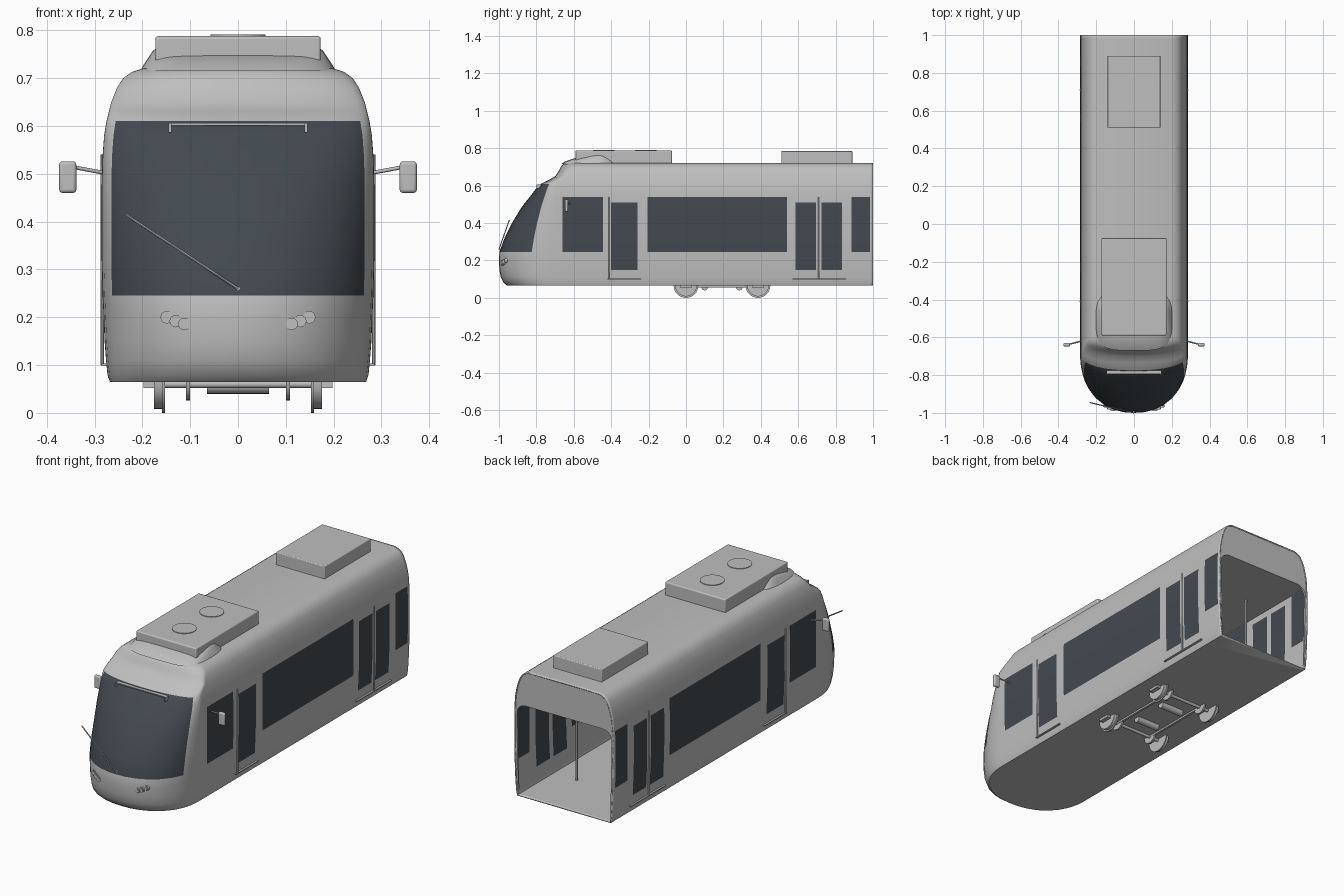
import bpy, bmesh, math
from mathutils import Vector

old = bpy.data.objects.get("Cube")
if old:
    bpy.data.objects.remove(old, do_unlink=True)


def material(name, rgb):
    m = bpy.data.materials.new(name)
    m.use_nodes = True
    m.diffuse_color = (*rgb, 1)
    m.node_tree.nodes["Principled BSDF"].inputs["Base Color"].default_value = (*rgb, 1)
    return m


GREY = material("light_grey_paint", (0.52, 0.52, 0.52))
GLASS = material("dark_glass", (0.055, 0.068, 0.08))


def finish(bm, name, mats=(GREY,), angle=35):
    bmesh.ops.recalc_face_normals(bm, faces=bm.faces)
    me = bpy.data.meshes.new(name)
    bm.to_mesh(me)
    bm.free()
    for m in mats:
        me.materials.append(m)
    ob = bpy.data.objects.new(name, me)
    bpy.context.collection.objects.link(ob)
    bpy.ops.object.select_all(action='DESELECT')
    ob.select_set(True)
    bpy.context.view_layer.objects.active = ob
    bpy.ops.object.shade_smooth_by_angle(angle=math.radians(angle))
    return ob


def box(name, lo, hi, bevel=0.0):
    bm = bmesh.new()
    bmesh.ops.create_cube(bm, size=1)
    for v in bm.verts:
        v.co = Vector([(a + b) / 2 + c * (b - a) for a, b, c in zip(lo, hi, v.co)])
    ob = finish(bm, name)
    if bevel:
        mod = ob.modifiers.new("soft_edges", 'BEVEL')
        mod.width, mod.segments = bevel, 3
    return ob


def rod(name, a, b, r, sides=12, half=False):
    """Cylinder between two points; half keeps only the part below the axis."""
    a, b = Vector(a), Vector(b)
    bm = bmesh.new()
    bmesh.ops.create_cone(bm, cap_ends=True, segments=sides, radius1=r, radius2=r, depth=(b - a).length)
    rot = (b - a).to_track_quat('Z', 'Y')
    for v in bm.verts:
        v.co = rot @ v.co + (a + b) / 2
    if half:
        bmesh.ops.bisect_plane(bm, geom=bm.verts[:] + bm.edges[:] + bm.faces[:],
                               plane_co=(a + b) / 2, plane_no=(0, 0, 1), clear_outer=True)
    return finish(bm, name)


# Body rows: height, half width, front of nose, start of nose curve
ROWS = [(.065, .268, -.955, -.7), (.08, .273, -.975, -.7), (.11, .276, -.99, -.7),
        (.15, .279, -.998, -.7), (.2, .281, -1, -.7), (.245, .283, -.998, -.7),
        (.32, .285, -.97, -.7), (.4, .285, -.93, -.7), (.475, .285, -.885, -.7),
        (.51, .284, -.86, -.7), (.54, .283, -.835, -.7), (.58, .28, -.805, -.7),
        (.61, .275, -.775, -.7), (.63, .27, -.735, -.68), (.65, .265, -.7, -.65),
        (.68, .253, -.68, -.63), (.7, .24, -.67, -.61), (.713, .222, -.66, -.6),
        (.72, .2, -.645, -.58)]
SIDE = [1, .985, .885, .835, .725, .695, .585, .54, -.205, -.26, -.4, -.445, -.66]
HALF = [1, .998, .985, .96, .93, .85, .72, .55, .36, .18]
NOSE = HALF + [0] + [-u for u in reversed(HALF)]
POWER = 2.2
# Side glass: rear y, front y, low z, high z
WINDOWS = [(-.66, -.445, .245, .54), (-.4, -.26, .15, .51), (-.205, .54, .245, .54),
           (.585, .695, .15, .51), (.725, .835, .15, .51), (.885, .985, .245, .54)]


def nose_y(u, front, start):
    return start - (start - front) * max(0, 1 - abs(u) ** POWER) ** (1 / POWER)


def body_row(z, w, front, start):
    ys = [max(y, start + .02) for y in SIDE]
    pts = [(w, y, z) for y in ys]
    pts += [(w * u, nose_y(u, front, start), z) for u in NOSE]
    return pts + [(-w, y, z) for y in reversed(ys)]


# Body shell with glass chosen by position
bm = bmesh.new()
rings = [[bm.verts.new(p) for p in body_row(*r)] for r in ROWS]
n = len(SIDE)
for r, (low, high) in enumerate(zip(rings, rings[1:])):
    for i in range(len(low) - 1):
        f = bm.faces.new((low[i], low[i + 1], high[i + 1], high[i]))
        z = (ROWS[r][0] + ROWS[r + 1][0]) / 2
        if n <= i < n + len(NOSE) - 1:
            u = (NOSE[i - n] + NOSE[i - n + 1]) / 2
            f.material_index = int(abs(u) < .93 and .245 < z < .61)
        else:
            y = f.calc_center_median().y
            f.material_index = int(any(a < y < b and c < z < d for a, b, c, d in WINDOWS))
bm.faces.new(rings[0])
bm.faces.new(rings[-1])
body = finish(bm, "body_shell", (GREY, GLASS))
mod = body.modifiers.new("wall_thickness", 'SOLIDIFY')
mod.thickness, mod.offset = .006, -1

# Rear end panel: arch around the open gangway
half_in = [(.272, .068), (.272, .47)]
half_in += [(.222 + .05 * math.cos(a), .49 + .05 * math.sin(a)) for a in [math.pi / 12 * k for k in range(7)]]
outer = [(w - .003, z) for z, w, *_ in ROWS[:-1]] + [(.2, .717)]
half_in[0] = (.264, .068)
outline = outer + [(-x, z) for x, z in reversed(outer)]
outline += [(-x, z) for x, z in half_in] + [(x, z) for x, z in reversed(half_in)]
bm = bmesh.new()
face = bm.faces.new([bm.verts.new((x, .998, z)) for x, z in outline])
ext = bmesh.ops.extrude_face_region(bm, geom=[face])
for v in ext["geom"]:
    if isinstance(v, bmesh.types.BMVert):
        v.co.y -= .01
finish(bm, "rear_end_panel")

# Interior
box("ceiling", (-.276, -.6, .541), (.276, .99, .549))
box("cab_partition", (-.272, -.52, .073), (.1, -.51, .34))
box("cab_desk", (-.2, -.8, .073), (.2, -.7, .25), .01)
box("driver_seat", (-.06, -.62, .073), (.06, -.54, .2), .01)
for s, side in ((1, "left"), (-1, "right")):
    for k, y in enumerate((-.33, .2, .71)):
        rod(f"{side}_grab_pole_{k + 1}", (.13 * s, y, .07), (.13 * s, y, .545), .005)

# Roof equipment
box("front_roof_unit", (-.173, -.59, .715), (.173, -.075, .788), .006)
box("rear_roof_unit", (-.14, .51, .715), (.14, .89, .785), .004)
for k, y in enumerate((-.44, -.215)):
    rod(f"roof_fan_{k + 1}", (0, y, .785), (0, y, .791), .058, 32)

# Fairing in front of the roof unit: stacked rounded outlines
bm = bmesh.new()
layers = []
for z, w, y0, y1 in [(.715, .205, -.67, -.35), (.73, .196, -.645, -.365),
                     (.745, .186, -.6, -.385), (.757, .178, -.54, -.41), (.763, .17, -.5, -.43)]:
    ring = []
    for k in range(40):
        c, s = math.cos(math.tau * k / 40), math.sin(math.tau * k / 40)
        x = w * math.copysign(abs(c) ** .5, c)
        y = (y0 + y1) / 2 + (y1 - y0) / 2 * math.copysign(abs(s) ** .6, s)
        ring.append(bm.verts.new((x, y, z)))
    layers.append(ring)
for a, b in zip(layers, layers[1:]):
    for k in range(40):
        bm.faces.new((a[k], a[k - 1], b[k - 1], b[k]))
bm.faces.new(layers[-1])
bm.faces.new(layers[0])
finish(bm, "roof_fairing", angle=50)

# Windscreen fittings
rod("wiper", (0, -1.0, .26), (-.235, -.945, .415), .003, 8)
rod("wiper_pivot", (0, -.985, .26), (0, -1.0, .26), .005)
box("display_top_bar", (-.145, -.795, .601), (.145, -.775, .606))
for s, side in ((1, "left"), (-1, "right")):
    box(f"{side}_display_end", (.142 * s - .003, -.8, .586), (.142 * s + .003, -.775, .606))

    # Headlights: three lamps following the nose curve
    for k, (x, z) in enumerate(((.112, .186), (.13, .192), (.149, .2))):
        y = nose_y(x / .281, -1, -.7)
        rod(f"{side}_headlight_{k + 1}", (x * s, y + .015, z), (x * s, y - .005, z), .013, 20)
        rod(f"{side}_headlight_lens_{k + 1}", (x * s, y, z), (x * s, y - .008, z), .009, 20)

    # Mirrors
    rod(f"{side}_mirror_arm", (.28 * s, -.62, .502), (.345 * s, -.637, .514), .004)
    box(f"{side}_mirror", (.356 * s - .018, -.648, .46), (.356 * s + .018, -.63, .526), .007)

    # Door bars and steps
    for k, (y, y0, y1) in enumerate(((-.41, -.42, -.24), (.71, .57, .855))):
        rod(f"{side}_door_bar_{k + 1}", (.284 * s, y, .1), (.284 * s, y, .54), .004, 8)
        box(f"{side}_door_step_{k + 1}", (.279 * s - .006, y0, .098), (.279 * s + .006, y1, .103))

    # Wheels with flanges, brake discs and axle boxes
    for k, y in enumerate((0, .385)):
        rod(f"{side}_wheel_{k + 1}", (.153 * s, y, .066), (.176 * s, y, .066), .058, 32, True)
        rod(f"{side}_wheel_flange_{k + 1}", (.153 * s, y, .066), (.159 * s, y, .066), .066, 32, True)
        rod(f"{side}_brake_disc_{k + 1}", (.1 * s, y, .066), (.109 * s, y, .066), .04, 24, True)
        box(f"{side}_axle_box_{k + 1}", (.186 * s - .012, y - .03, .052), (.186 * s + .012, y + .03, .068))
    box(f"{side}_bogie_rail", (.105 * s - .006, 0, .056), (.105 * s + .006, .385, .068))

# Axles and motors under the floor
for k, (axle, motor) in enumerate(((0, .1), (.385, .285))):
    rod(f"axle_{k + 1}", (-.155, axle, .06), (.155, axle, .06), .008)
    rod(f"motor_{k + 1}", (-.065, motor, .058), (.065, motor, .058), .018, 20)
